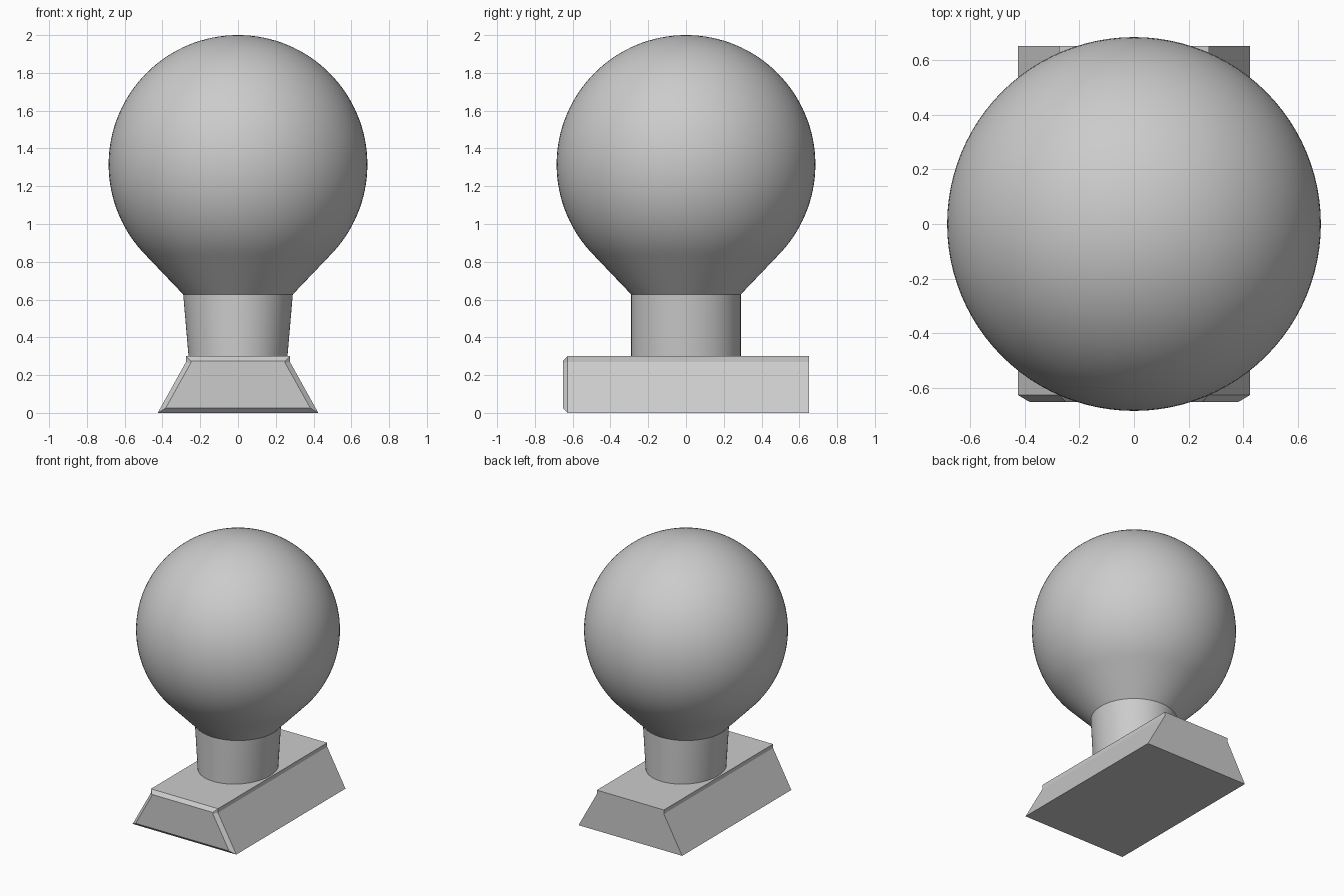
import bpy, bmesh, math

if "Cube" in bpy.data.objects:
    bpy.data.objects.remove(bpy.data.objects["Cube"])

grey = bpy.data.materials.new("plain_grey")
grey.diffuse_color = (0.6, 0.6, 0.6, 1)
grey.use_nodes = True
grey.node_tree.nodes["Principled BSDF"].inputs["Base Color"].default_value = grey.diffuse_color


def finish(bm, name):
    bmesh.ops.recalc_face_normals(bm, faces=bm.faces)
    mesh = bpy.data.meshes.new(name)
    bm.to_mesh(mesh)
    bm.free()
    mesh.materials.append(grey)
    ob = bpy.data.objects.new(name, mesh)
    bpy.context.collection.objects.link(ob)
    return ob


def loft(bm, rings, cap_start=True, cap_end=True):
    loops = [[bm.verts.new(p) for p in ring] for ring in rings]
    n = len(loops[0])
    for a, b in zip(loops, loops[1:]):
        for i in range(n):
            j = (i + 1) % n
            bm.faces.new((a[i], a[j], b[j], b[i]))
    if cap_start:
        bm.faces.new(loops[0])
    if cap_end:
        bm.faces.new(loops[-1])
    return loops


def ellipse(rx, ry, z, n=96):
    return [(rx * math.cos(2 * math.pi * i / n), ry * math.sin(2 * math.pi * i / n), z)
            for i in range(n)]


# Ball with flared collar and neck (the neck narrows to an ellipse in x)
R, CZ, STEPS = 0.685, 1.315, 48
rings = [ellipse(0.262, 0.29, 0.30), ellipse(0.29, 0.29, 0.627)]
start = -math.pi / 4
for k in range(STEPS):
    a = start + (math.pi / 2 - start) * k / STEPS
    r = R * math.cos(a)
    rings.append(ellipse(r, r, CZ + R * math.sin(a)))
bm = bmesh.new()
top = loft(bm, rings, cap_end=False)[-1]
pole = bm.verts.new((0, 0, CZ + R))
for i in range(len(top)):
    bm.faces.new((top[i], top[(i + 1) % len(top)], pole))
ball = finish(bm, "ball_and_neck")
bpy.context.view_layer.objects.active = ball
ball.select_set(True)
bpy.ops.object.shade_smooth_by_angle(angle=math.radians(30))


# Dovetail foot with a chamfered front end
def section(half, y):
    pts = half + [(-x, z) for x, z in reversed(half)]
    return [(x, y, z) for x, z in pts]


outer = [(0.425, 0), (0.275, 0.27), (0.275, 0.30)]
inner = [(0.383, 0.025), (0.25, 0.264), (0.25, 0.275)]
bm = bmesh.new()
loft(bm, [section(inner, -0.652), section(outer, -0.627), section(outer, 0.652)])
finish(bm, "dovetail_foot")
